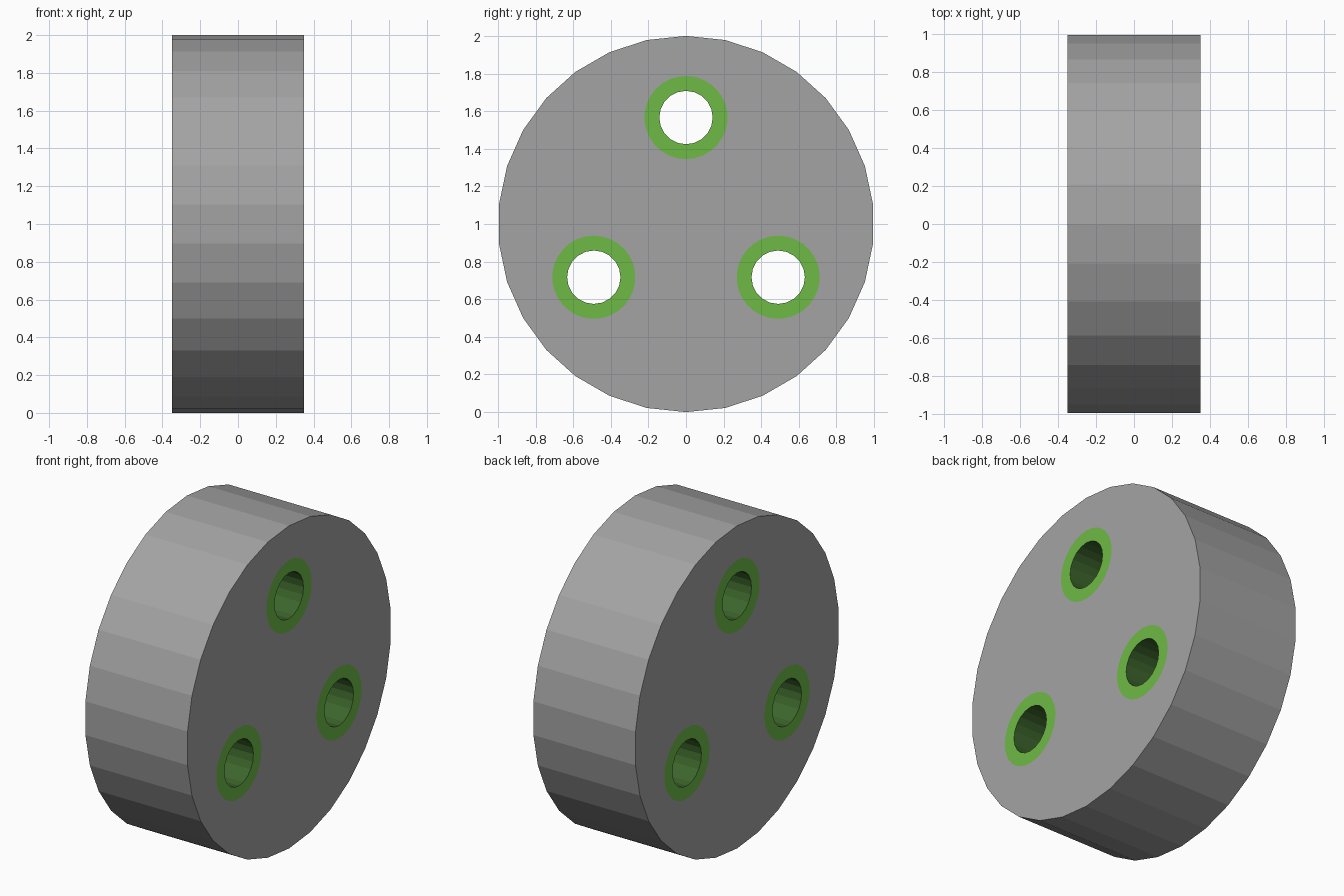
import bpy, bmesh, math

if "Cube" in bpy.data.objects:
    bpy.data.objects.remove(bpy.data.objects["Cube"])

HALF = 0.35            # half thickness along x
CENTRE_Z = 1.0

def material(name, colour):
    m = bpy.data.materials.new(name)
    m.diffuse_color = (*colour, 1)
    m.use_nodes = True
    m.node_tree.nodes["Principled BSDF"].inputs["Base Color"].default_value = m.diffuse_color
    return m

grey = material("grey", (0.37, 0.37, 0.37))
green = material("green", (0.155, 0.49, 0.06))
dark_green = material("dark_green", (0.045, 0.13, 0.025))

def plate(name, circles, mat, wall_mat=None):
    """Extrude a flat outline with holes along x; circles = (y, z, radius, sides)."""
    bm = bmesh.new()
    for y, z, r, n in circles:
        vs = []
        for i in range(n):
            a = 2 * math.pi * i / n
            vs.append(bm.verts.new((-HALF, y + r * math.sin(a), z + r * math.cos(a))))
        for i in range(n):
            bm.edges.new((vs[i], vs[(i + 1) % n]))
    bmesh.ops.triangle_fill(bm, edges=bm.edges[:], use_beauty=True, use_dissolve=False)
    out = bmesh.ops.extrude_face_region(bm, geom=bm.faces[:], use_keep_orig=True)
    top = [g for g in out["geom"] if isinstance(g, bmesh.types.BMVert)]
    bmesh.ops.translate(bm, verts=top, vec=(2 * HALF, 0, 0))
    bmesh.ops.recalc_face_normals(bm, faces=bm.faces[:])
    me = bpy.data.meshes.new(name)
    me.materials.append(mat)
    if wall_mat:       # the walls running along x take the second colour
        me.materials.append(wall_mat)
        for f in bm.faces:
            f.normal_update()
            f.material_index = int(abs(f.normal.x) < 0.5)
    bm.to_mesh(me)
    bm.free()
    ob = bpy.data.objects.new(name, me)
    bpy.context.collection.objects.link(ob)

# three bushing centres, evenly spaced round the disc
centres = [(0.566 * math.sin(a), CENTRE_Z + 0.566 * math.cos(a))
           for a in (k * 2 * math.pi / 3 for k in range(3))]

# disc body with three openings
plate("disc_body", [(0, CENTRE_Z, 1.0, 30)] + [(y, z, 0.221, 30) for y, z in centres], grey)

# bushings lining the openings, with darker bores
for k, (y, z) in enumerate(centres):
    plate(f"bushing_{k + 1}", [(y, z, 0.221, 30), (y, z, 0.142, 20)], green, dark_green)
